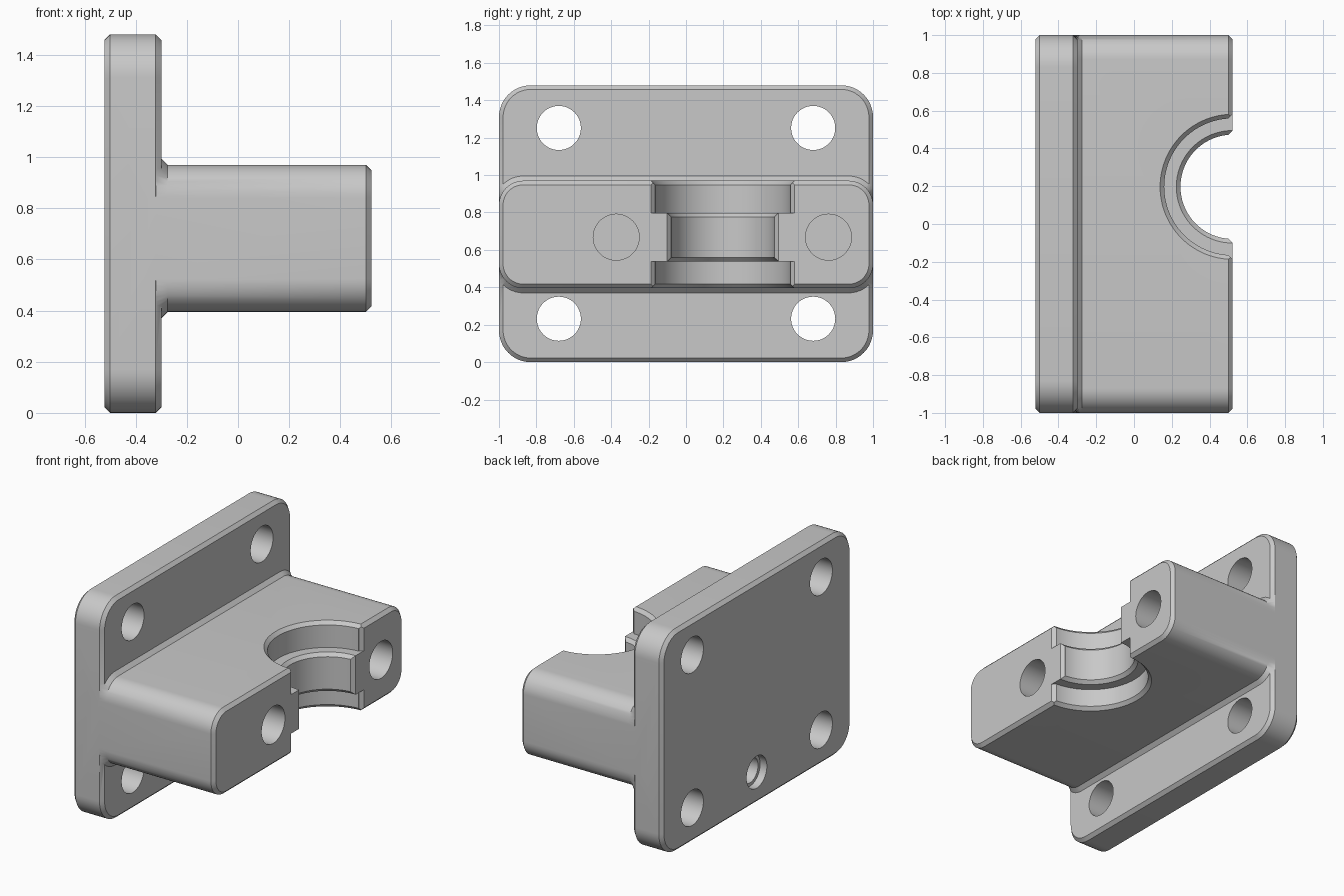
import bpy, bmesh
from math import sin, cos, pi, radians
from mathutils import Vector

default = bpy.data.objects.get("Cube")
if default:
    bpy.data.objects.remove(default, do_unlink=True)

GREY = (0.58, 0.58, 0.58, 1.0)
metal = bpy.data.materials.new("light grey metal")
metal.use_nodes = True
metal.diffuse_color = GREY
metal.node_tree.nodes["Principled BSDF"].inputs["Base Color"].default_value = GREY


def loft(name, rings):
    """Closed solid through rings of equal point count."""
    bm = bmesh.new()
    loops = [[bm.verts.new(p) for p in ring] for ring in rings]
    n = len(loops[0])
    for a, b in zip(loops, loops[1:]):
        for i in range(n):
            j = (i + 1) % n
            bm.faces.new((a[i], a[j], b[j], b[i]))
    bm.faces.new(loops[0][::-1])
    bm.faces.new(loops[-1])
    bmesh.ops.recalc_face_normals(bm, faces=bm.faces)
    mesh = bpy.data.meshes.new(name)
    bm.to_mesh(mesh)
    bm.free()
    mesh.materials.append(metal)
    obj = bpy.data.objects.new(name, mesh)
    bpy.context.collection.objects.link(obj)
    return obj


def rounded_ring(x, zmin, zmax, radius, grow=0.0, limit=1.0, steps=12):
    """Rounded rectangle across the full width, in the plane at x."""
    pts = []
    corners = ((1, zmax - radius), (-1, zmax - radius),
               (-1, zmin + radius), (1, zmin + radius))
    for q, (side, cz) in enumerate(corners):
        for k in range(steps + 1):
            a = (q + k / steps) * pi / 2
            y = side * (1 - radius) + (radius + grow) * cos(a)
            pts.append(Vector((x, max(-limit, min(limit, y)),
                               cz + (radius + grow) * sin(a))))
    return pts


def cylinder_x(name, x0, x1, y, z, r):
    return loft(name, [[(x, y + r * cos(2 * pi * i / 48), z + r * sin(2 * pi * i / 48))
                        for i in range(48)] for x in (x0, x1)])


def combine(target, tool, operation):
    """Apply a boolean and discard its tool."""
    tool.hide_render = True
    mod = target.modifiers.new("boolean", 'BOOLEAN')
    mod.operation = operation
    mod.solver = 'EXACT'
    mod.object = tool
    bpy.ops.object.select_all(action='DESELECT')
    bpy.context.view_layer.objects.active = target
    target.select_set(True)
    bpy.ops.object.modifier_apply(modifier=mod.name)
    bpy.data.objects.remove(tool, do_unlink=True)


C = 0.022                        # common chamfer
BACK, FACE, END = -0.522, -0.30, 0.522
BOTTOM, TOP = 0.395, 0.97
BORE_Y, MID_Z = 0.197, 0.668

# Mounting plate with chamfered rims
plate = [rounded_ring(x, 0, 1.48, 0.17, g) for x, g in
         ((BACK, -C), (BACK + C, 0), (FACE - C, 0), (FACE, -C))]
bracket = loft("bearing_bracket", plate)

# Bearing block and the chamfered weld at its root
block = loft("block", [rounded_ring(x, BOTTOM, TOP, 0.13, g) for x, g in
                       ((-0.4, 0), (END - C, 0), (END, -C))])
weld = loft("root_weld", [rounded_ring(x, BOTTOM, TOP, 0.13, g, 0.9995) for x, g in
                          ((-0.325, 0.05), (-0.275, 0))])
combine(bracket, block, 'UNION')
combine(bracket, weld, 'UNION')

# Stepped half bore with a narrower chamfered lip
WIDE, NARROW, LIP = 0.362, 0.276, 0.13
half = [(0.0, NARROW), (LIP - C, NARROW), (LIP, NARROW + C), (LIP, WIDE)]
upper = [(MID_Z + h, r) for h, r in half[1:]]
lower = [(MID_Z - h, r) for h, r in reversed(half[1:])]
profile = ([(BOTTOM - 0.1, WIDE + C + 0.1), (BOTTOM + C, WIDE)] + lower + upper
           + [(TOP - C, WIDE), (TOP + 0.1, WIDE + C + 0.1)])
bore = loft("bore_cutter", [[(END + r * cos(2 * pi * i / 96), BORE_Y + r * sin(2 * pi * i / 96), z)
                             for i in range(96)] for z, r in profile])
combine(bracket, bore, 'DIFFERENCE')

# Chamfers where the bore meets the end face
for r, z0, z1 in ((NARROW, MID_Z - LIP - 0.02, MID_Z + LIP + 0.02),
                  (WIDE, 0.3, MID_Z - LIP), (WIDE, MID_Z + LIP, 1.1)):
    outline = [(END - C, -r), (END + C, -r - 2 * C), (END + C, r + 2 * C), (END - C, r)]
    wedge = loft("mouth_cutter", [[(x, BORE_Y + y, z) for x, y in outline] for z in (z0, z1)])
    combine(bracket, wedge, 'DIFFERENCE')

# Plate mounting holes
for y in (-0.68, 0.68):
    for z in (0.232, 1.252):
        combine(bracket, cylinder_x("plate_hole", -0.7, -0.1, y, z, 0.118), 'DIFFERENCE')

# Blind bolt holes beside the bore
for y in (BORE_Y - 0.57, BORE_Y + 0.565):
    combine(bracket, cylinder_x("bolt_hole", 0.0, 0.7, y, MID_Z, 0.123), 'DIFFERENCE')

# Blind stepped hole low on the back
for depth, r in ((0.05, 0.107), (0.15, 0.085)):
    combine(bracket, cylinder_x("back_hole", -0.7, BACK + depth, 0, 0.21, r), 'DIFFERENCE')

bpy.ops.object.select_all(action='DESELECT')
bpy.context.view_layer.objects.active = bracket
bracket.select_set(True)
bpy.ops.object.shade_smooth_by_angle(angle=radians(30))
